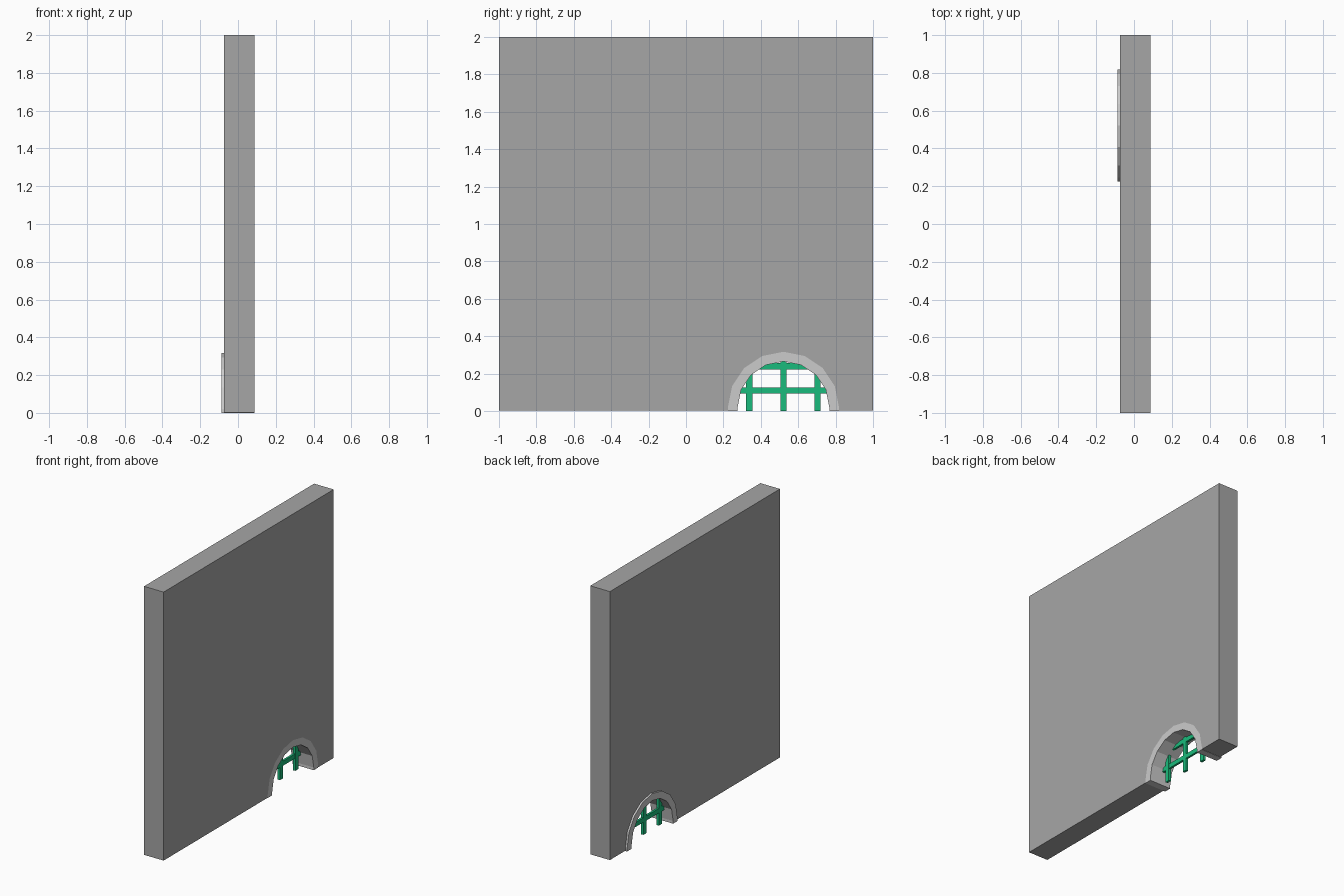
import bpy, bmesh, math
from mathutils import Vector

if "Cube" in bpy.data.objects:
    bpy.data.objects.remove(bpy.data.objects["Cube"])

CY, CZ = 0.521, 0.02           # arch centre
X0, X1 = -0.0875, 0.0875       # overall depth
BASE = 0.002                   # underside of the wall


def material(name, r, g, b):
    m = bpy.data.materials.new(name)
    m.diffuse_color = (r, g, b, 1)
    m.use_nodes = True
    m.node_tree.nodes["Principled BSDF"].inputs["Base Color"].default_value = m.diffuse_color
    return m


wall_grey = material("wall_grey", 0.38, 0.38, 0.38)
trim_grey = material("trim_grey", 0.57, 0.57, 0.57)
green = material("green_grille", 0.01, 0.5, 0.2)


def arch(r, z0):
    """Half of a 16-sided circle on short legs, from low y to high y."""
    pts = [(CY - r * math.cos(math.pi * i / 8), CZ + r * math.sin(math.pi * i / 8)) for i in range(9)]
    return [(CY - r, z0)] + pts + [(CY + r, z0)]


def extrude_profile(name, pts, x0, x1, mat):
    """Extrude a (y, z) outline along x."""
    bm = bmesh.new()
    f = bm.faces.new([bm.verts.new((x0, y, z)) for y, z in pts])
    ext = bmesh.ops.extrude_face_region(bm, geom=[f], use_keep_orig=True)
    vs = [g for g in ext["geom"] if isinstance(g, bmesh.types.BMVert)]
    bmesh.ops.translate(bm, verts=vs, vec=(x1 - x0, 0, 0))
    bmesh.ops.recalc_face_normals(bm, faces=bm.faces)
    me = bpy.data.meshes.new(name)
    bm.to_mesh(me)
    bm.free()
    me.materials.append(mat)
    ob = bpy.data.objects.new(name, me)
    bpy.context.collection.objects.link(ob)


# wall slab with an arched opening at the bottom
notch = arch(0.297, BASE)
extrude_profile("wall", [(-1, BASE)] + notch + [(1, BASE), (1, 2), (-1, 2)], -0.0735, X1, wall_grey)

# arch trim lining the opening: flush on one side, proud on the other
extrude_profile("arch_trim", arch(0.297, 0) + arch(0.245, 0)[::-1], X0, X1, trim_grey)

# grille of flat bars, ends buried in the trim
W, R = 0.017, 0.265
BX0, BX1 = -0.026, -0.008


def bar(name, y0, y1, z0, z1, inset=0):
    extrude_profile(name, [(y0, z0), (y1, z0), (y1, z1), (y0, z1)], BX0 + inset, BX1 - inset, green)


def reach(d):
    return math.sqrt(R * R - d * d)


for i in (-1, 0, 1):
    d = 0.182 * i
    bar(f"grille_upright_{i + 2}", CY + d - W, CY + d + W, 0, CZ + reach(d))
for i, z in enumerate((0.11, 0.239)):
    w = reach(z - CZ)
    bar(f"grille_crossbar_{i + 1}", CY - w, CY + w, z - W, z + W, 0.001)
